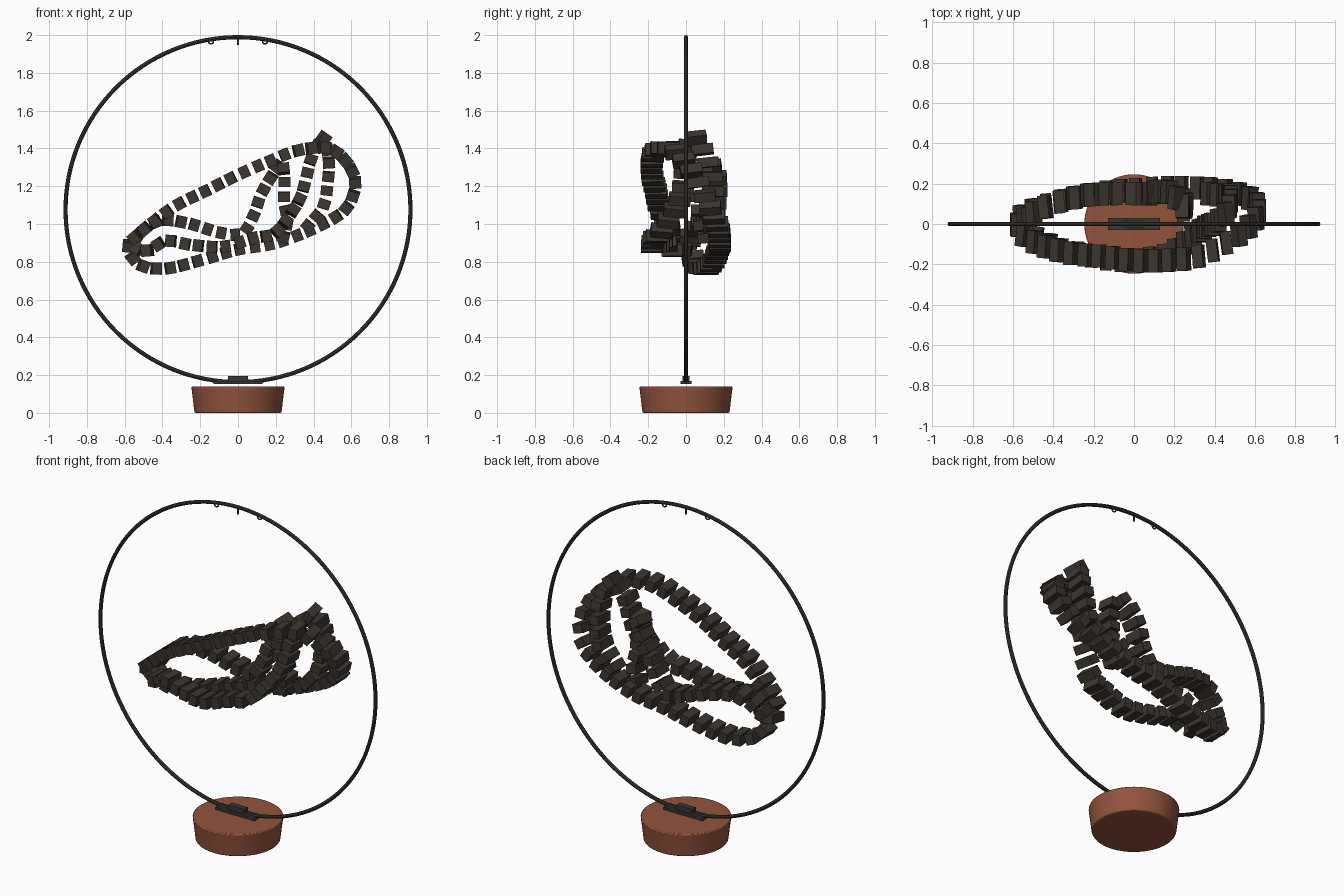
import bpy, bmesh, math
from mathutils import Vector, Matrix

if "Cube" in bpy.data.objects:
    bpy.data.objects.remove(bpy.data.objects["Cube"])


def material(name, rgb):
    m = bpy.data.materials.new(name)
    m.diffuse_color = (*rgb, 1)
    m.use_nodes = True
    m.node_tree.nodes["Principled BSDF"].inputs["Base Color"].default_value = m.diffuse_color
    return m


BEAD = material("dark brown", (0.045, 0.037, 0.029))
METAL = material("dark metal", (0.042, 0.037, 0.032))
CLAY = material("terracotta", (0.29, 0.088, 0.048))


def finish(ob, name, mat, smooth=True):
    ob.name = name
    ob.data.materials.append(mat)
    if smooth:
        bpy.ops.object.shade_smooth_by_angle(angle=math.radians(35))


def box(name, size, loc, mat):
    bpy.ops.mesh.primitive_cube_add(size=1, location=loc)
    ob = bpy.context.object
    ob.scale = size
    finish(ob, name, mat, False)


def torus(name, r, tube, loc, seg, mat):
    bpy.ops.mesh.primitive_torus_add(major_radius=r, minor_radius=tube, major_segments=seg,
                                     minor_segments=8, location=loc,
                                     rotation=(math.pi / 2, 0, 0))
    finish(bpy.context.object, name, mat)


# round tapered base with a softened rim
bpy.ops.mesh.primitive_cone_add(vertices=64, radius1=0.23, radius2=0.247, depth=0.14,
                                location=(0, 0, 0.07))
base = bpy.context.object
finish(base, "base", CLAY)
bevel = base.modifiers.new("rim", "BEVEL")
bevel.width = 0.006
bevel.segments = 2

# hoop with its mounting plates
torus("hoop", 0.913, 0.011, (0, 0, 1.076), 128, METAL)
box("mount_plate", (0.26, 0.06, 0.016), (0, 0, 0.16), METAL)
box("mount_clip", (0.105, 0.035, 0.03), (0, 0, 0.181), METAL)

# hanging hooks and centre pin under the top of the hoop
for x in (-0.143, 0.143):
    torus("hook", 0.013, 0.004, (x, 0, 1.966), 16, METAL)
box("pin", (0.008, 0.008, 0.04), (0, 0, 1.967), METAL)


def spline(points, closed, steps=24):
    """Smooth curve through the points."""
    p = [Vector(q) for q in points]
    n = len(p)
    out = []
    for i in range(n if closed else n - 1):
        if closed:
            a, b, c, d = (p[(i + k) % n] for k in (-1, 0, 1, 2))
        else:
            a, b, c, d = (p[min(max(i + k, 0), n - 1)] for k in (-1, 0, 1, 2))
        for s in range(steps):
            t = s / steps
            out.append(0.5 * (2 * b + (c - a) * t + (2 * a - 5 * b + 4 * c - d) * t * t
                              + (3 * b - a - 3 * c + d) * t ** 3))
    out.append(p[0] if closed else p[-1])
    return out


def strand(name, points, spacing, closed=False):
    """Blocks strung at even spacing along a curve, long side front to back."""
    path = spline(points, closed)
    total = sum((b - a).length for a, b in zip(path, path[1:]))
    count = round(total / spacing)
    step = total / count
    bm = bmesh.new()
    travelled, target = 0, 0
    for a, b in zip(path, path[1:]):
        travelled += (b - a).length
        if travelled >= target:
            t = (b - a).normalized()
            side = Vector((0, 1, 0))
            side = (side - 0.3 * t.y * t).normalized()
            t = (t - side * t.dot(side)).normalized()
            up = t.cross(side)
            m = Matrix((t, side, up)).transposed().to_4x4()
            m.translation = b
            bmesh.ops.create_cube(bm, size=1,
                                  matrix=m @ Matrix.Diagonal((0.052, 0.115, 0.064, 1)))
            target += step
    me = bpy.data.meshes.new(name)
    bm.to_mesh(me)
    bm.free()
    ob = bpy.data.objects.new(name, me)
    bpy.context.collection.objects.link(ob)
    me.materials.append(BEAD)


# large tilted loop: high along the front, low along the back
strand("outer_strand", [
    (-0.58, 0.0, 0.88), (-0.51, -0.08, 0.96), (-0.34, -0.14, 1.09), (-0.16, -0.16, 1.18),
    (0.0, -0.18, 1.26), (0.16, -0.18, 1.33), (0.32, -0.16, 1.39), (0.48, -0.08, 1.40),
    (0.58, 0.0, 1.32), (0.62, 0.07, 1.21), (0.57, 0.13, 1.08), (0.42, 0.17, 0.985),
    (0.2, 0.18, 0.90), (0.0, 0.17, 0.865), (-0.19, 0.15, 0.81), (-0.38, 0.11, 0.765),
    (-0.52, 0.06, 0.785)], 0.078, True)

# inner strand: back row, rising loop, then the front row coming from the left bend
strand("inner_strand", [
    (0.24, 0.12, 0.93), (0.26, 0.09, 1.02), (0.245, 0.08, 1.12), (0.245, 0.07, 1.24),
    (0.23, 0.11, 1.32), (0.17, 0.16, 1.24), (0.12, 0.16, 1.15), (0.08, 0.15, 1.04),
    (0.02, 0.15, 0.95), (-0.1, 0.15, 0.955), (-0.25, 0.14, 1.0), (-0.4, 0.1, 1.02),
    (-0.5, 0.05, 0.97), (-0.55, 0.0, 0.89), (-0.48, -0.07, 0.86), (-0.38, -0.12, 0.91),
    (-0.25, -0.15, 0.89), (-0.08, -0.18, 0.88), (0.08, -0.17, 0.925), (0.19, -0.14, 0.95),
    (0.27, -0.08, 1.04), (0.33, -0.03, 1.14), (0.36, -0.01, 1.24), (0.39, 0.0, 1.35),
    (0.45, 0.045, 1.455), (0.48, 0.11, 1.34), (0.475, 0.14, 1.22), (0.45, 0.14, 1.09),
    (0.37, 0.15, 0.99)], 0.075)
